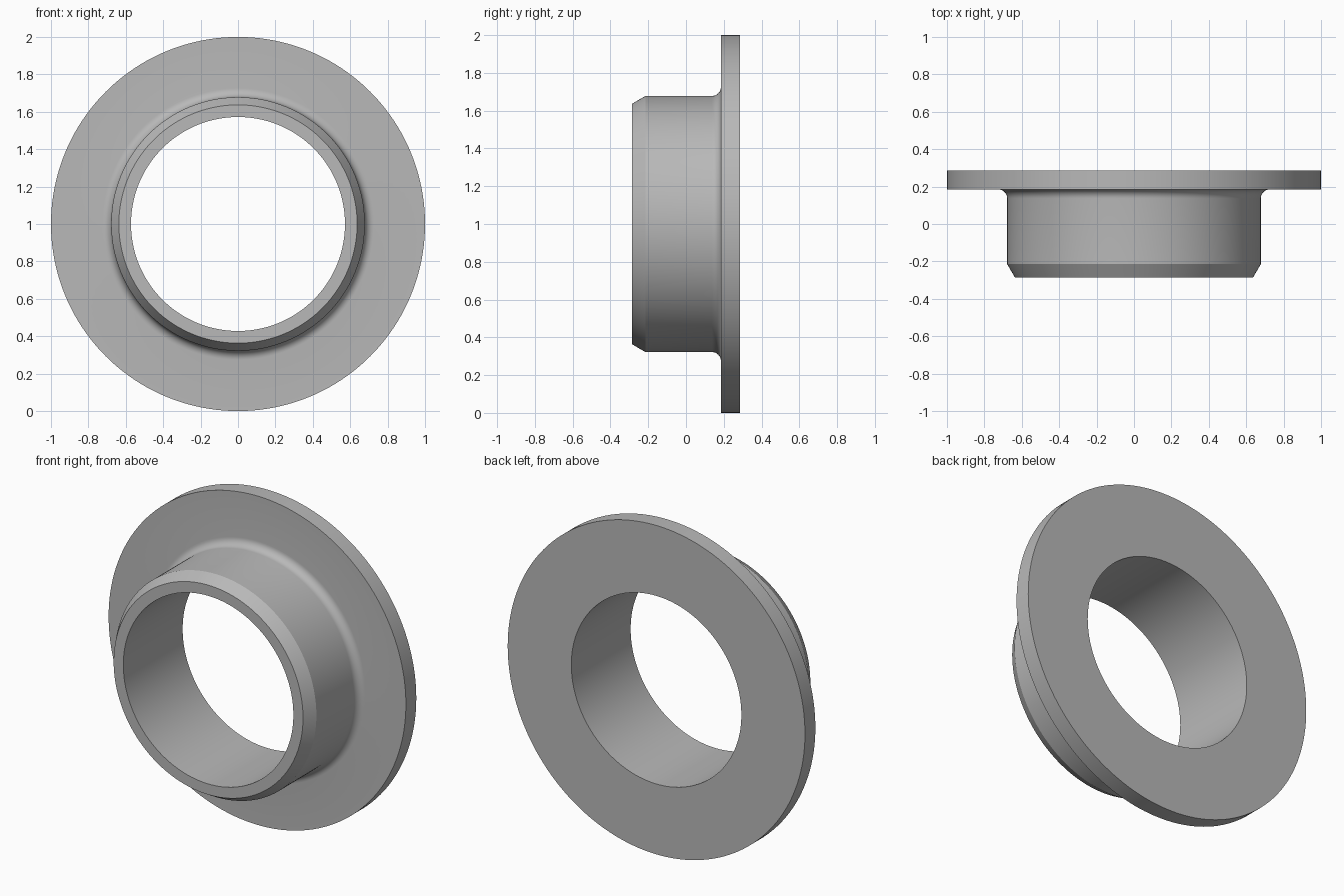
import bpy, bmesh, math

if "Cube" in bpy.data.objects:
    bpy.data.objects.remove(bpy.data.objects["Cube"])

SEGMENTS = 160
R_BORE, R_SLEEVE, R_FLANGE = 0.572, 0.678, 1.0
Y_FRONT, Y_STEP, Y_BACK = -0.285, 0.185, 0.285
FILLET, FILLET_STEPS = 0.048, 8

# Cross-section as (radius, y): bore, chamfered nose, sleeve, fillet, flange
profile = [(R_BORE, Y_BACK), (R_BORE, Y_FRONT), (0.637, Y_FRONT), (R_SLEEVE, -0.215)]
for i in range(FILLET_STEPS + 1):
    a = math.pi / 2 * i / FILLET_STEPS
    profile.append((R_SLEEVE + FILLET * (1 - math.cos(a)),
                    Y_STEP - FILLET * (1 - math.sin(a))))
profile += [(R_FLANGE, Y_STEP), (R_FLANGE, Y_BACK)]

# Revolve the closed section around the y axis
bm = bmesh.new()
rings = []
for s in range(SEGMENTS):
    t = 2 * math.pi * s / SEGMENTS
    rings.append([bm.verts.new((r * math.cos(t), y, 1 + r * math.sin(t))) for r, y in profile])
for s in range(SEGMENTS):
    a, b = rings[s], rings[(s + 1) % SEGMENTS]
    for k in range(len(profile)):
        n = (k + 1) % len(profile)
        bm.faces.new((a[k], a[n], b[n], b[k]))
bmesh.ops.recalc_face_normals(bm, faces=bm.faces)

mesh = bpy.data.meshes.new("flanged_bushing")
bm.to_mesh(mesh)
bm.free()
bushing = bpy.data.objects.new("flanged_bushing", mesh)
bpy.context.collection.objects.link(bushing)

# Plain grey finish
grey = bpy.data.materials.new("grey")
grey.diffuse_color = (0.48, 0.48, 0.48, 1)
grey.use_nodes = True
grey.node_tree.nodes["Principled BSDF"].inputs["Base Color"].default_value = grey.diffuse_color
mesh.materials.append(grey)

# Smooth round walls, crisp chamfer and rims
bpy.context.view_layer.objects.active = bushing
bushing.select_set(True)
bpy.ops.object.shade_smooth_by_angle(angle=math.radians(25))
